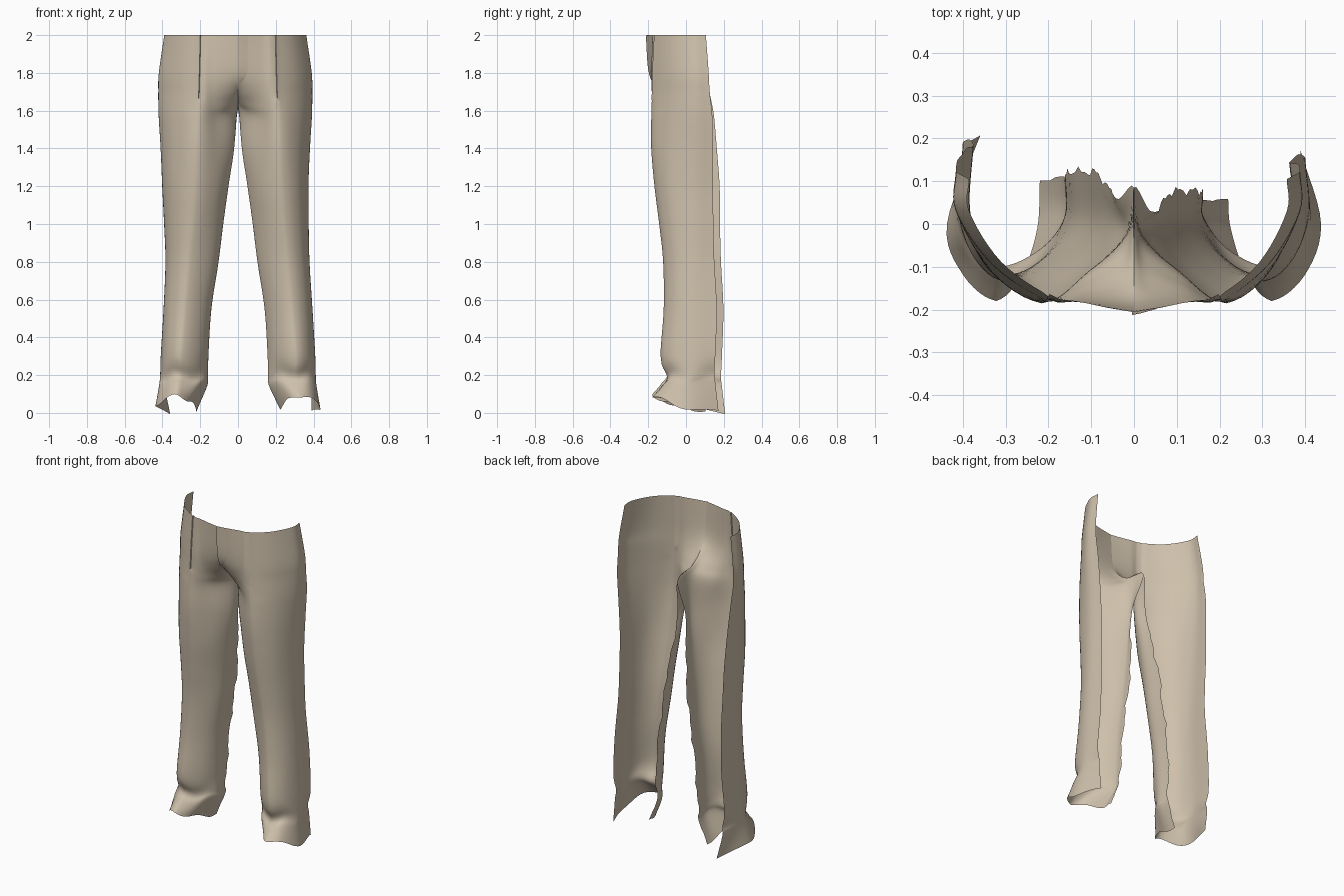
import bpy, math
from mathutils import Vector
from mathutils.bvhtree import BVHTree

if "Cube" in bpy.data.objects:
    bpy.data.objects.remove(bpy.data.objects["Cube"])

cloth = bpy.data.materials.new("tan cloth")
cloth.diffuse_color = (0.62, 0.53, 0.41, 1)
cloth.use_nodes = True
cloth.node_tree.nodes["Principled BSDF"].inputs["Base Color"].default_value = cloth.diffuse_color

# outer half of each level: height, side x, side edge y, crease x, crease y
OUTER = [
    (2.00, .371, .105, .200, -.166), (1.80, .399, .120, .205, -.176),
    (1.70, .402, .125, .208, -.178), (1.62, .402, .135, .210, -.180),
    (1.55, .400, .140, .212, -.182), (1.40, .392, .142, .218, -.182),
    (1.20, .385, .143, .228, -.165), (1.00, .381, .145, .243, -.140),
    (0.80, .380, .150, .262, -.119), (0.55, .393, .163, .285, -.116),
    (0.30, .408, .155, .305, -.132), (0.20, .412, .150, .307, -.098),
    (0.15, .416, .155, .310, -.128), (0.05, .437, .172, .322, -.178)]
# inner half: inner side x, y, then the free or centre edge x, y, z
INNER = [
    (.060, -.196, .000, -.206, 2.00), (.060, -.186, .000, -.190, 1.80),
    (.045, -.155, .000, -.140, 1.71), (.030, -.095, .000, -.060, 1.65),
    (.018, -.030, .000, .085, 1.61), (.024, -.020, .036, .045, 1.40),
    (.054, -.010, .058, .060, 1.20), (.082, .000, .084, .095, 1.00),
    (.107, .005, .108, .100, 0.80), (.145, .010, .144, .100, 0.55),
    (.161, .015, .160, .095, 0.30), (.163, .015, .162, .085, 0.20),
    (.168, .010, .166, .080, 0.15), (.226, -.010, .220, .080, 0.05)]


def smooth(pts, steps):
    """Points along a spline through pts."""
    p = [pts[0] * 2 - pts[1]] + pts + [pts[-1] * 2 - pts[-2]]
    out = []
    for i in range(1, len(p) - 2):
        a, b, c, d = p[i - 1:i + 3]
        for k in range(steps):
            t = k / steps
            out.append(.5 * (2 * b + (c - a) * t + (2 * a - 5 * b + 4 * c - d) * t * t
                             + (3 * b - a - 3 * c + d) * t ** 3))
    return out + [pts[-1].copy()]


def section(i, side):
    """Spline points of one level, from side edge over the crease to the inner edge."""
    z, xo, yo, xc, yf = OUTER[i]
    xd, yd, xe, ye, ze = INNER[i]
    low = max(0, min(1, (1.7 - z) / .5))          # 0 at hips, 1 on the legs
    xo -= side * .014 * (1 - max(0, min(1, (1.2 - z) / .5)))
    if side < 0:
        yo += .035 * low
    ye -= side * .022 * low * (xe > 0)
    yb = .03 - (.03 if z < .2 else 0)
    ko, ki = .60 + .07 * low, .5 + .13 * low
    tuck = .008 * low + (.04 if z < .1 else .02 if z < .3 else 0)
    if z < .1 and side < 0:
        tuck += .03
    zd = z + (ze - z) * .5
    pts = [(xo - tuck, yo, z), (xo, yb, z),
           (xc + (xo - xc) * ko, yb + (yf - yb) * ko, z), (xc, yf, z),
           (xc + (xd - xc) * ki, yd + (yf - yd) * ki if low else (yf + yd) / 2, z),
           (xd, yd, zd), (xe, ye, ze)]
    if i == len(OUTER) - 1:                       # hem arched up over the foot
        pts = [(x, y, .002 + .09 * max(0, (.2 - y) / .38) ** 2) for x, y, _ in pts]
    return [Vector((x * side, y, zz)) for x, y, zz in pts]


def grid_object(name, rows, flip):
    n = len(rows[0])
    faces = []
    for r in range(len(rows) - 1):
        for c in range(n - 1):
            f = (r * n + c, (r + 1) * n + c, (r + 1) * n + c + 1, r * n + c + 1)
            faces.append(f[::-1] if flip else f)
    verts = [v for row in rows for v in row]
    me = bpy.data.meshes.new(name)
    me.from_pydata(verts, [], faces)
    me.materials.append(cloth)
    ob = bpy.data.objects.new(name, me)
    bpy.context.collection.objects.link(ob)
    bpy.context.view_layer.objects.active = ob
    bpy.ops.object.select_all(action='DESELECT')
    ob.select_set(True)
    bpy.ops.object.shade_smooth_by_angle(angle=.7)
    return BVHTree.FromPolygons(verts, faces)


def leg(name, side):
    levels = [smooth(section(i, side), 6) for i in range(len(OUTER))]
    columns = [smooth(list(col), 5) for col in zip(*levels)]
    rows = [list(r) for r in zip(*columns)]
    for row in rows:
        z = row[18].z
        if z > 1.66:
            # stitched dart: a small step beside the crease
            row[18].y -= .003
            row[19] = row[18] + Vector((-side * .003, .005, 0))
        else:
            # soft pressed crease
            row[18].y -= .002
        # uneven inner edge on the legs
        if .12 < z < 1.3:
            jag = .007 * math.sin(z * 23 + side) + .005 * math.sin(z * 51)
            row[-1].y += jag
            row[-2].y += jag * .5
        # soft slanting ankle folds
        if .08 < z < .3:
            for c, v in enumerate(row):
                v.z += .010 * math.sin(c * .55 + side)
    return grid_object(name, rows, side > 0)


# the two front halves of the trousers, joined at the centre seam
leg("left_trouser_front", -1)
surface = leg("right_trouser_front", 1)

# fly flap lying just in front of the right half
fly = []
for k in range(13):
    t = k / 12
    z = 1.997 - .25 * t
    w = .052 * (1 if t < .6 else max(.05, 1 - ((t - .6) / .4) ** 2) ** .5)
    row = []
    for j in range(6):
        x = .0015 + w * j / 5
        hit = surface.ray_cast(Vector((x, -1, z)), Vector((0, 1, 0)))[0]
        y = hit.y if hit else -.2
        row.append(Vector((x - .006 * (j == 0), y - .006 * (1 - j / 5) - .001, z)))
    fly.append(row)
grid_object("fly_flap", fly, False)
